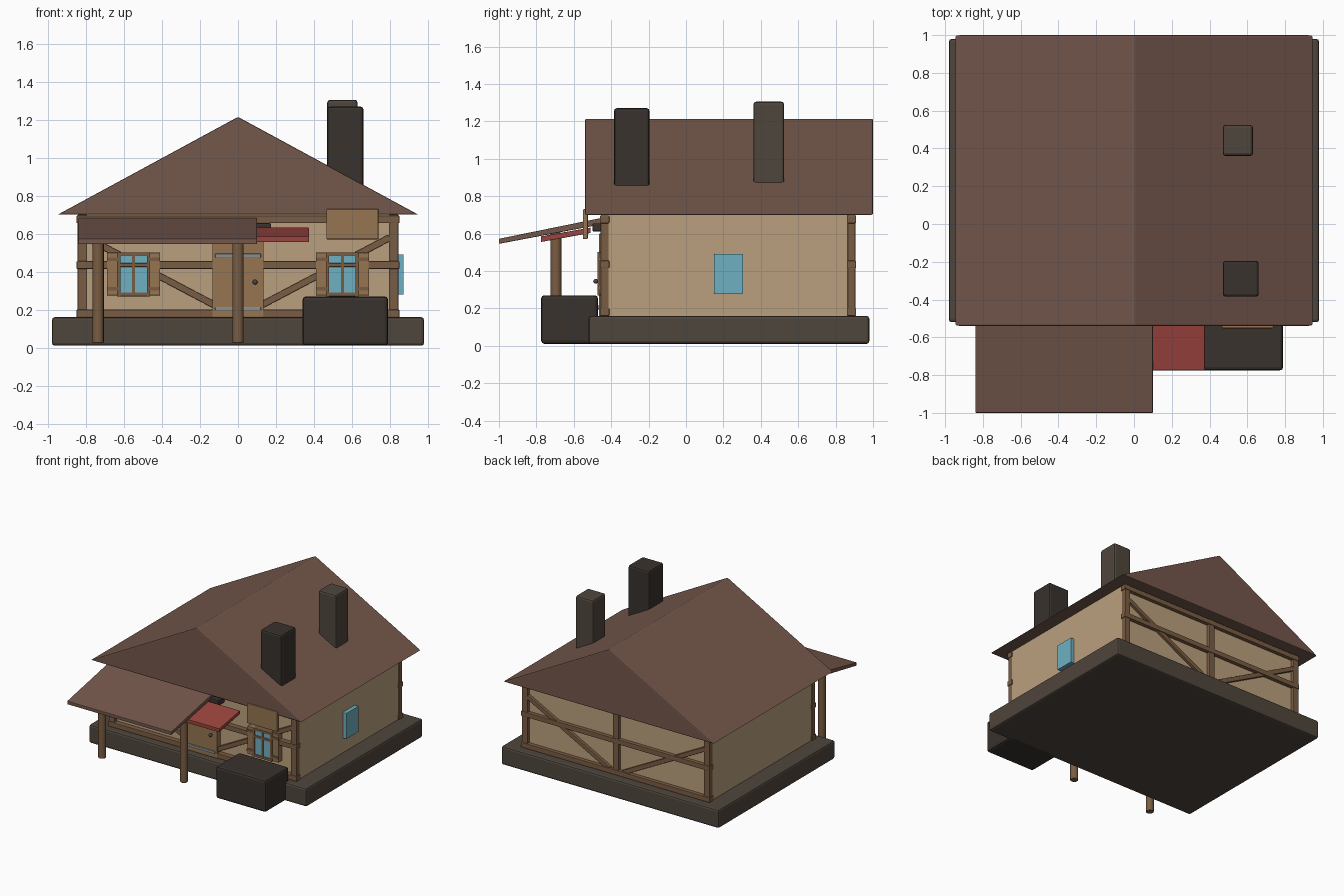
import bpy, math
from mathutils import Vector

if "Cube" in bpy.data.objects:
    bpy.data.objects.remove(bpy.data.objects["Cube"])


def lin(c):
    return c / 12.92 if c <= 0.04045 else ((c + 0.055) / 1.055) ** 2.4


def material(name, hexa):
    m = bpy.data.materials.new(name)
    m.diffuse_color = [lin(int(hexa[i:i + 2], 16) / 255) for i in (0, 2, 4)] + [1]
    m.use_nodes = True
    m.node_tree.nodes["Principled BSDF"].inputs["Base Color"].default_value = m.diffuse_color
    return m


ROOF = material("roof_brown", "74574B")
PLASTER = material("plaster", "BBA07E")
TIMBER = material("timber", "7A5D43")
DOOR = material("door_wood", "967552")
STONE = material("stone", "4F463C")
DARK = material("dark_stone", "38322D")
GLASS = material("glass", "6FB0C2")
RED = material("red_cloth", "9C443E")
METAL = material("metal", "8A8F92")
IRON = material("iron", "4A4A4A")


def finish(ob, name, mat, bevel=0, segments=2):
    ob.name = name
    ob.data.materials.append(mat)
    if bevel:
        b = ob.modifiers.new("Bevel", "BEVEL")
        b.width, b.segments = bevel, segments
    return ob


def box(name, x, y, z, mat, bevel=0):
    """Box from (min, max) ranges along each axis."""
    bpy.ops.mesh.primitive_cube_add(size=1, location=[(r[0] + r[1]) / 2 for r in (x, y, z)])
    ob = bpy.context.object
    ob.scale = [r[1] - r[0] for r in (x, y, z)]
    bpy.ops.object.transform_apply(location=False, rotation=False, scale=True)
    return finish(ob, name, mat, bevel)


def beam(name, a, b, width, depth, mat):
    """Timber between two points in a plane facing the front."""
    a, b = Vector(a), Vector(b)
    d = b - a
    c = (a + b) / 2
    h = d.length / 2
    ob = box(name, (c.x - h, c.x + h), (c.y - depth / 2, c.y + depth / 2),
             (c.z - width / 2, c.z + width / 2), mat, 0.004)
    ob.rotation_euler.y = -math.atan2(d.z, d.x)
    return ob


def prism(name, profile, axis, lo, hi, mat, bevel=0):
    """Extrude a closed 2D profile along x (profile = y,z) or y (profile = x,z)."""
    n = len(profile)
    put = (lambda p, t: (t, *p)) if axis == "x" else (lambda p, t: (p[0], t, p[1]))
    verts = [put(p, t) for t in (lo, hi) for p in profile]
    faces = [list(range(n)), list(range(2 * n - 1, n - 1, -1))]
    faces += [[i, i + n, (i + 1) % n + n, (i + 1) % n] for i in range(n)]
    me = bpy.data.meshes.new(name)
    me.from_pydata(verts, [], faces)
    ob = bpy.data.objects.new(name, me)
    bpy.context.collection.objects.link(ob)
    bpy.context.view_layer.objects.active = ob
    bpy.ops.object.select_all(action="DESELECT")
    ob.select_set(True)
    bpy.ops.object.mode_set(mode="EDIT")
    bpy.ops.mesh.select_all(action="SELECT")
    bpy.ops.mesh.normals_make_consistent(inside=False)
    bpy.ops.object.mode_set(mode="OBJECT")
    return finish(ob, name, mat, bevel)


def cylinder(name, loc, radius, depth, mat, rot=(0, 0, 0)):
    bpy.ops.mesh.primitive_cylinder_add(vertices=16, radius=radius, depth=depth,
                                        location=loc, rotation=rot)
    ob = finish(bpy.context.object, name, mat, 0.004)
    bpy.ops.object.shade_smooth_by_angle(angle=math.radians(40))
    return ob


# Main masses
box("stone_base", (-0.98, 0.98), (-0.52, 0.98), (0.01, 0.16), STONE, 0.015)
box("walls", (-0.84, 0.84), (-0.42, 0.88), (0.15, 0.71), PLASTER)
prism("gable_roof", [(-0.95, 0.70), (0.95, 0.70), (0, 1.215)], "y", -0.54, 1.0, ROOF, 0.008)
box("front_chimney", (0.47, 0.66), (-0.385, -0.195), (0.82, 1.27), DARK, 0.015)
box("back_chimney", (0.47, 0.63), (0.36, 0.525), (0.84, 1.305), STONE, 0.015)
box("front_stone_block", (0.34, 0.79), (-0.775, -0.47), (0.01, 0.27), DARK, 0.018)

# Timber framing on the front and back walls
for side, y in (("front", -0.435), ("back", 0.885)):
    for label, z, w in (("sill", 0.18, 0.04), ("middle_rail", 0.435, 0.04), ("top_rail", 0.675, 0.04)):
        beam(f"{side}_{label}", (-0.85, y, z), (0.85, y, z), w, 0.05, TIMBER)
    for s in (-1, 1):
        box(f"{side}_corner_post", (s * 0.82 - 0.025, s * 0.82 + 0.025),
            (y - 0.021, y + 0.021), (0.16, 0.70), TIMBER, 0.004)
        beam(f"{side}_brace", (s * 0.06, y, 0.19), (s * 0.80, y, 0.58), 0.035, 0.036, TIMBER)
box("back_middle_post", (-0.025, 0.025), (0.864, 0.906), (0.16, 0.70), TIMBER, 0.004)

# Door with strap hinges and knob
box("door", (-0.135, 0.135), (-0.465, -0.415), (0.16, 0.60), DOOR, 0.004)
for z in (0.205, 0.485):
    box("door_strap", (-0.12, 0.12), (-0.474, -0.46), (z - 0.01, z + 0.01), METAL, 0.003)
cylinder("door_knob_stem", (0.09, -0.47, 0.345), 0.006, 0.03, IRON, (math.pi / 2, 0, 0))
bpy.ops.mesh.primitive_uv_sphere_add(segments=16, ring_count=8, radius=0.013,
                                     location=(0.09, -0.483, 0.345))
finish(bpy.context.object, "door_knob", IRON)
bpy.ops.object.shade_smooth_by_angle()
box("door_lintel", (-0.175, 0.175), (-0.50, -0.42), (0.61, 0.655), DARK, 0.008)

# Front windows with shutters
for c in (-0.55, 0.55):
    box("window_glass", (c - 0.075, c + 0.075), (-0.466, -0.42), (0.285, 0.485), GLASS)
    box("window_mullion", (c - 0.008, c + 0.008), (-0.473, -0.42), (0.285, 0.485), TIMBER)
    for z in (0.28, 0.435, 0.492):
        box("window_bar", (c - 0.085, c + 0.085), (-0.472, -0.42), (z - 0.01, z + 0.01), TIMBER, 0.003)
    for s in (-1, 1):
        box("window_jamb", (c + s * 0.078 - 0.008, c + s * 0.078 + 0.008),
            (-0.474, -0.42), (0.27, 0.50), TIMBER)
        m = c + s * 0.112
        box("shutter", (m - 0.028, m + 0.028), (-0.466, -0.42), (0.275, 0.50), DOOR, 0.003)
        for z in (0.31, 0.465):
            box("shutter_batten", (m - 0.028, m + 0.028), (-0.473, -0.46),
                (z - 0.01, z + 0.01), TIMBER)

# Side window
box("side_window", (0.83, 0.872), (0.15, 0.305), (0.28, 0.49), GLASS, 0.002)

# Porch canopy, its posts, red awning and hanging board
prism("porch_canopy", [(-1.0, 0.545), (-0.42, 0.655), (-0.42, 0.69), (-1.0, 0.572)],
      "x", -0.84, 0.10, ROOF, 0.004)
for x in (-0.737, 0.0):
    cylinder("porch_post", (x, -0.695, 0.315), 0.03, 0.58, TIMBER)
prism("red_awning", [(-0.775, 0.555), (-0.51, 0.603), (-0.51, 0.632), (-0.775, 0.585)],
      "x", -0.375, 0.375, RED, 0.003)
box("hanging_board", (0.465, 0.74), (-0.552, -0.525), (0.57, 0.73), DOOR, 0.006)
